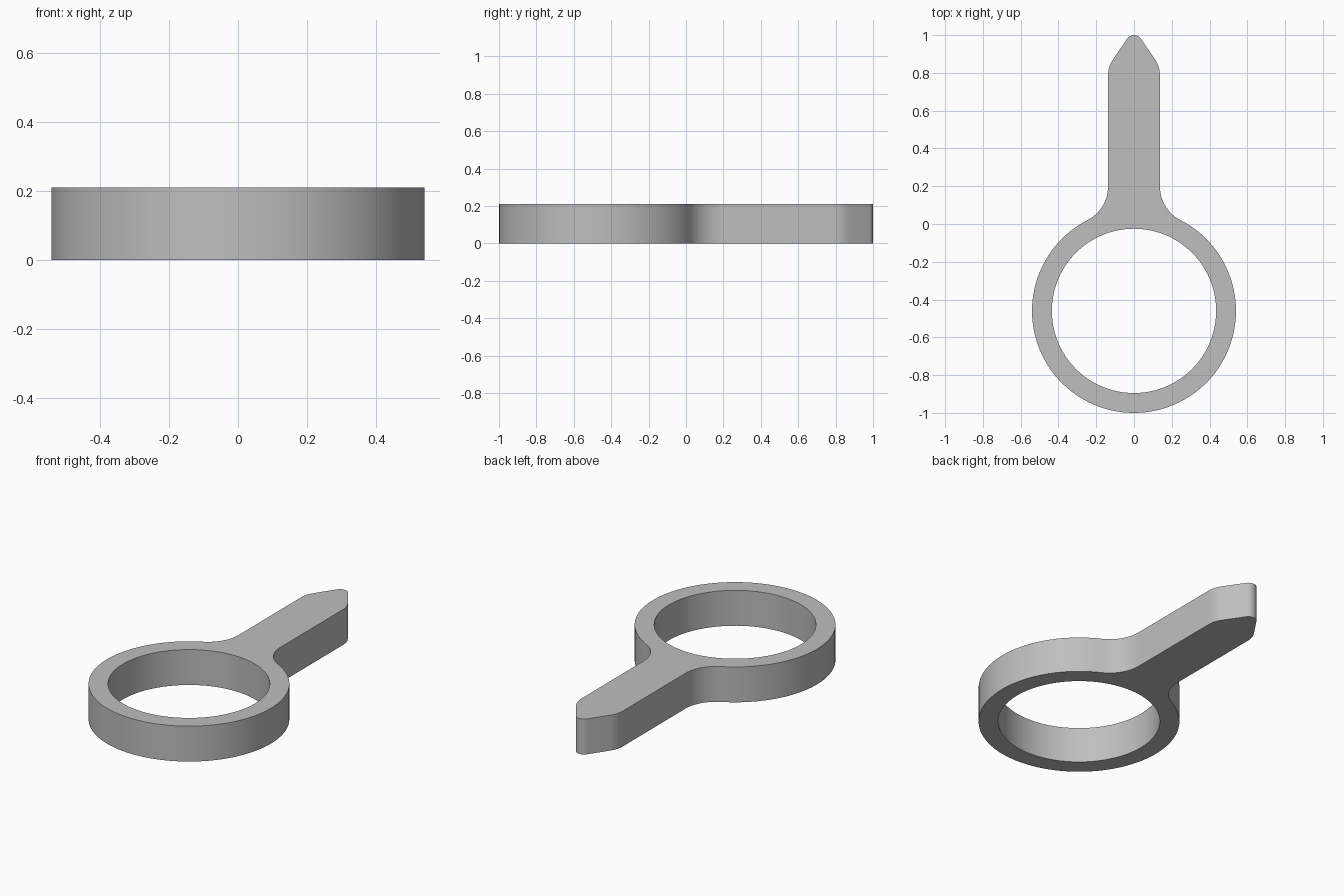
import bpy
import bmesh
from math import sin, cos, radians, degrees, atan2, sqrt

cube = bpy.data.objects.get("Cube")
if cube:
    bpy.data.objects.remove(cube)

HEIGHT = 0.21
RING_Y, OUTER, INNER = -0.46, 0.54, 0.435
HALF_WIDTH = 0.137


def arc(cx, cy, radius, start, end, steps):
    """Points along an arc, angles in degrees."""
    angles = [radians(start + (end - start) * i / steps) for i in range(steps + 1)]
    return [(cx + radius * cos(a), cy + radius * sin(a)) for a in angles]


# Fillet that is tangent to both the ring and the handle side
fillet_y = 0.2
rise = fillet_y - RING_Y
fillet = (HALF_WIDTH**2 + rise**2 - OUTER**2) / (2 * (OUTER - HALF_WIDTH))
fillet_x = HALF_WIDTH + fillet
touch = degrees(atan2(rise, fillet_x))

# Right half of the outline: ring, fillet, shoulder, rounded tip
slant, tip = 34, 0.045
shoulder = 0.14
half = arc(0, RING_Y, OUTER, -90, touch, 48)
half += arc(fillet_x, fillet_y, fillet, touch + 180, 180, 12)[1:]
half += arc(HALF_WIDTH - shoulder, 0.79, shoulder, 0, slant, 8)
half += arc(0, 1 - tip, tip, slant, 90, 8)
outline = half + [(-x, y) for x, y in half[-2:0:-1]]
hole = arc(0, RING_Y, INNER, 0, 360, 96)[:-1]

# Fill the flat shape between outline and hole, then extrude it
bm = bmesh.new()
edges = []
for loop in (outline, hole):
    verts = [bm.verts.new((x, y, 0)) for x, y in loop]
    edges += [bm.edges.new((v, verts[i - 1])) for i, v in enumerate(verts)]
bmesh.ops.triangle_fill(bm, edges=edges, use_beauty=True)
top = bmesh.ops.extrude_face_region(bm, geom=bm.faces[:], use_keep_orig=True)
moved = [g for g in top["geom"] if isinstance(g, bmesh.types.BMVert)]
bmesh.ops.translate(bm, verts=moved, vec=(0, 0, HEIGHT))
bmesh.ops.recalc_face_normals(bm, faces=bm.faces[:])

mesh = bpy.data.meshes.new("ring_with_handle")
bm.to_mesh(mesh)
bm.free()
body = bpy.data.objects.new("ring_with_handle", mesh)
bpy.context.collection.objects.link(body)

# Plain grey material
grey = bpy.data.materials.new("light_grey")
grey.use_nodes = True
colour = (0.52, 0.52, 0.52, 1)
grey.diffuse_color = colour
grey.node_tree.nodes["Principled BSDF"].inputs["Base Color"].default_value = colour
mesh.materials.append(grey)

# Smooth walls with crisp rims
bpy.ops.object.select_all(action="DESELECT")
body.select_set(True)
bpy.context.view_layer.objects.active = body
bpy.ops.object.shade_smooth_by_angle(angle=radians(30))
